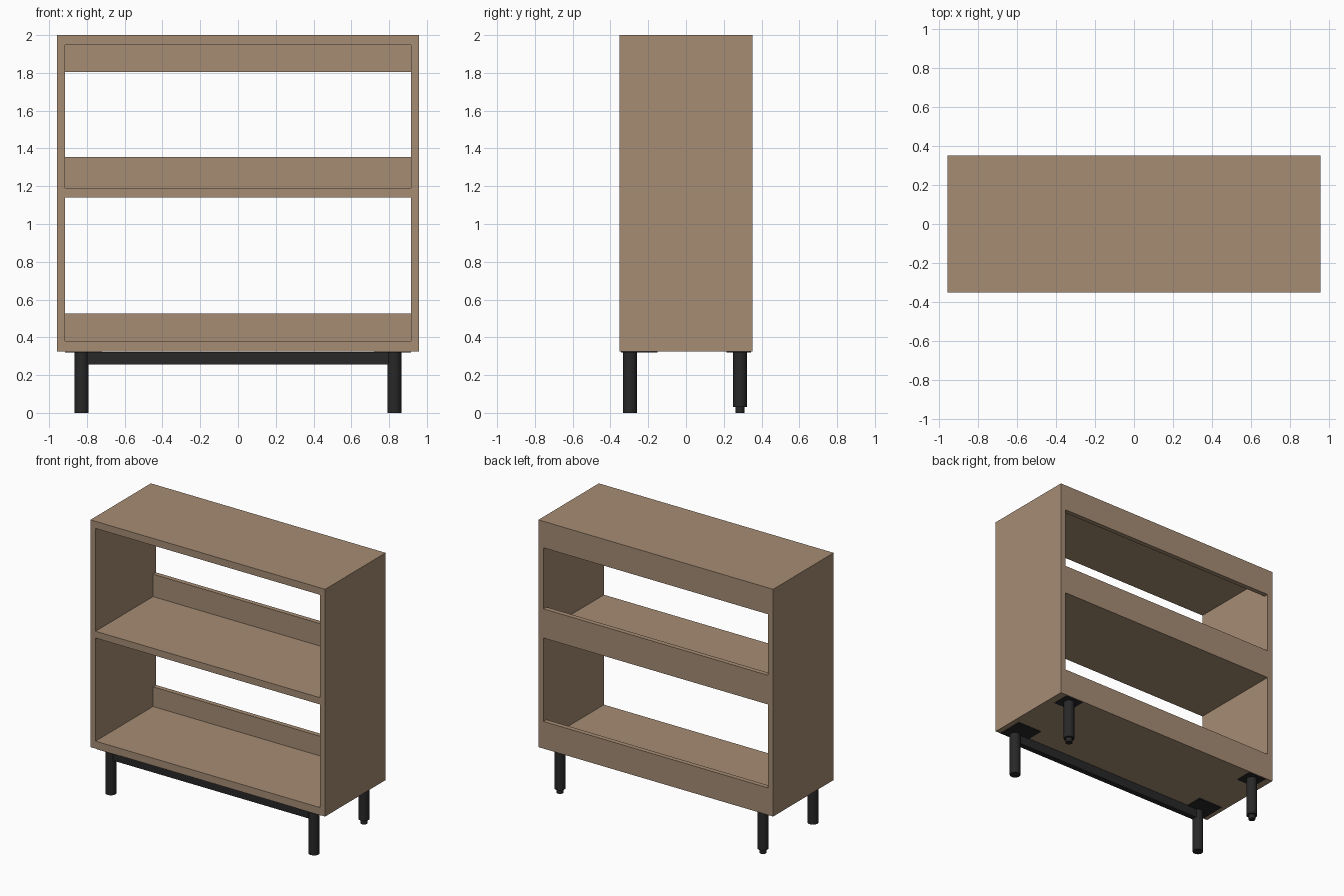
import bpy

if "Cube" in bpy.data.objects:
    bpy.data.objects.remove(bpy.data.objects["Cube"])


def material(name, rgb):
    m = bpy.data.materials.new(name)
    m.diffuse_color = (*rgb, 1)
    m.use_nodes = True
    m.node_tree.nodes["Principled BSDF"].inputs["Base Color"].default_value = m.diffuse_color
    return m


wood = material("light_wood", (0.38, 0.265, 0.175))
black = material("black_metal", (0.021, 0.021, 0.021))


def box(name, x, y, z, mat):
    """Box from (min, max) ranges on each axis."""
    spans = (x, y, z)
    bpy.ops.mesh.primitive_cube_add(size=1, location=[(a + b) / 2 for a, b in spans])
    ob = bpy.context.object
    ob.name = name
    ob.scale = [b - a for a, b in spans]
    bpy.ops.object.transform_apply(location=False, rotation=False, scale=True)
    ob.data.materials.append(mat)


def post(name, x, y, z, radius):
    """Upright round post with a smooth side."""
    bpy.ops.mesh.primitive_cylinder_add(vertices=32, radius=radius, depth=z[1] - z[0],
                                        location=(x, y, sum(z) / 2))
    ob = bpy.context.object
    ob.name = name
    ob.data.materials.append(black)
    bpy.ops.object.shade_smooth_by_angle()


def span(side, a, b):
    return tuple(sorted((side * a, side * b)))


W, D = 0.957, 0.352      # half width and half depth of the case
INNER = 0.915            # half width between the side panels
STRIP = D - 0.035        # front face of the back strips
BASE, TOP = 0.325, 2.0

# Case
box("bottom_board", (-W, W), (-D, D), (BASE, 0.38), wood)
box("top_board", (-W, W), (-D, D), (1.948, TOP), wood)
for s, label in ((-1, "left"), (1, "right")):
    box(label + "_side_panel", span(s, INNER, W), (-D, D), (0.38, 1.948), wood)

# Shelf and the strips along the back
box("shelf", (-INNER, INNER), (-D, STRIP), (1.14, 1.19), wood)
for label, z in (("lower", (0.38, 0.525)), ("middle", (1.14, 1.355)), ("upper", (1.805, 1.948))):
    box(label + "_back_strip", (-INNER, INNER), (STRIP, D), z, wood)

# Legs with mounting plates; the rear ones have adjustable feet
for s, label in ((-1, "left"), (1, "right")):
    box(label + "_front_plate", span(s, 0.72, 0.917), (-0.345, -0.15), (BASE - 0.006, BASE), black)
    box(label + "_rear_plate", span(s, 0.755, 0.9), (0.215, 0.345), (BASE - 0.004, BASE), black)
    post(label + "_front_leg", s * 0.828, -0.297, (0, BASE - 0.003), 0.037)
    post(label + "_rear_leg", s * 0.828, 0.285, (0.032, BASE - 0.003), 0.037)
    post(label + "_rear_foot", s * 0.828, 0.285, (0, 0.033), 0.024)

# Rail between the front legs
box("front_rail", (-0.81, 0.81), (-0.317, -0.277), (0.255, BASE - 0.003), black)
